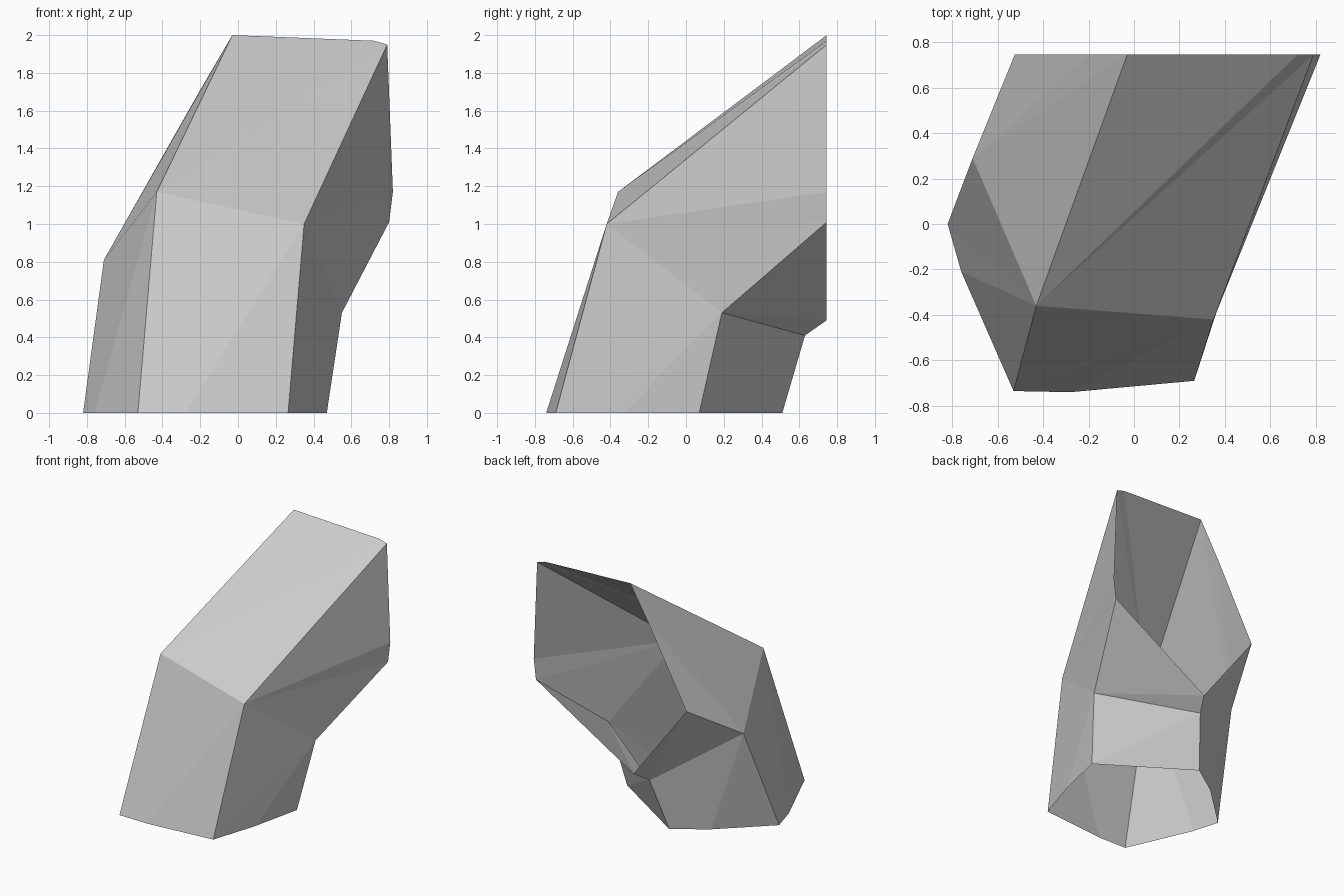
import bpy
import bmesh

if "Cube" in bpy.data.objects:
    bpy.data.objects.remove(bpy.data.objects["Cube"])

# Three five-cornered rings of a bent, open-ended tube: foot, elbow, mouth
foot = [(-.53, -.735, 0), (.265, -.69, 0), (.47, .07, 0), (-.21, .51, 0), (-.82, 0, 0)]
elbow = [(-.43, -.36, 1.17), (.35, -.42, 1.0), (.55, .19, .53), (-.12, .63, .41), (-.71, .29, .81)]
mouth = [(-.03, .745, 2.0), (.79, .745, 1.95), (.80, .745, 1.01), (-.06, .745, .49), (-.525, .745, 1.11)]

# Extra rim points, keyed by the side they sit on
foot_mid = {0: (-.28, -.74, 0), 1: (.38, -.33, 0), 3: (-.46, .34, 0), 4: (-.76, -.21, 0)}
mouth_mid = {0: (.72, .745, 1.97), 1: (.82, .745, 1.17), 4: (-.2, .745, 1.71)}

bm = bmesh.new()


def verts(points):
    return [bm.verts.new(p) for p in points]


def fan(apex, chain):
    for p, q in zip(chain, chain[1:]):
        bm.faces.new((apex, p, q))


F, E, M = verts(foot), verts(elbow), verts(mouth)
for i in range(5):
    j = (i + 1) % 5
    # Lower section: facets fan out from the far elbow corner
    mid = verts([foot_mid[i]]) if i in foot_mid else []
    fan(E[j], [E[i], F[i]] + mid + [F[j]])
    # Upper section: facets fan out from the near elbow corner
    mid = verts([mouth_mid[i]]) if i in mouth_mid else []
    fan(E[i], [E[j], M[j]] + mid + [M[i]])

mesh = bpy.data.meshes.new("bent_tube")
bm.to_mesh(mesh)
bm.free()

# Plain grey, flat shaded
grey = bpy.data.materials.new("light_grey")
grey.diffuse_color = (0.6, 0.6, 0.6, 1)
grey.use_nodes = True
grey.node_tree.nodes["Principled BSDF"].inputs["Base Color"].default_value = grey.diffuse_color
mesh.materials.append(grey)
bpy.context.collection.objects.link(bpy.data.objects.new("bent_tube", mesh))
